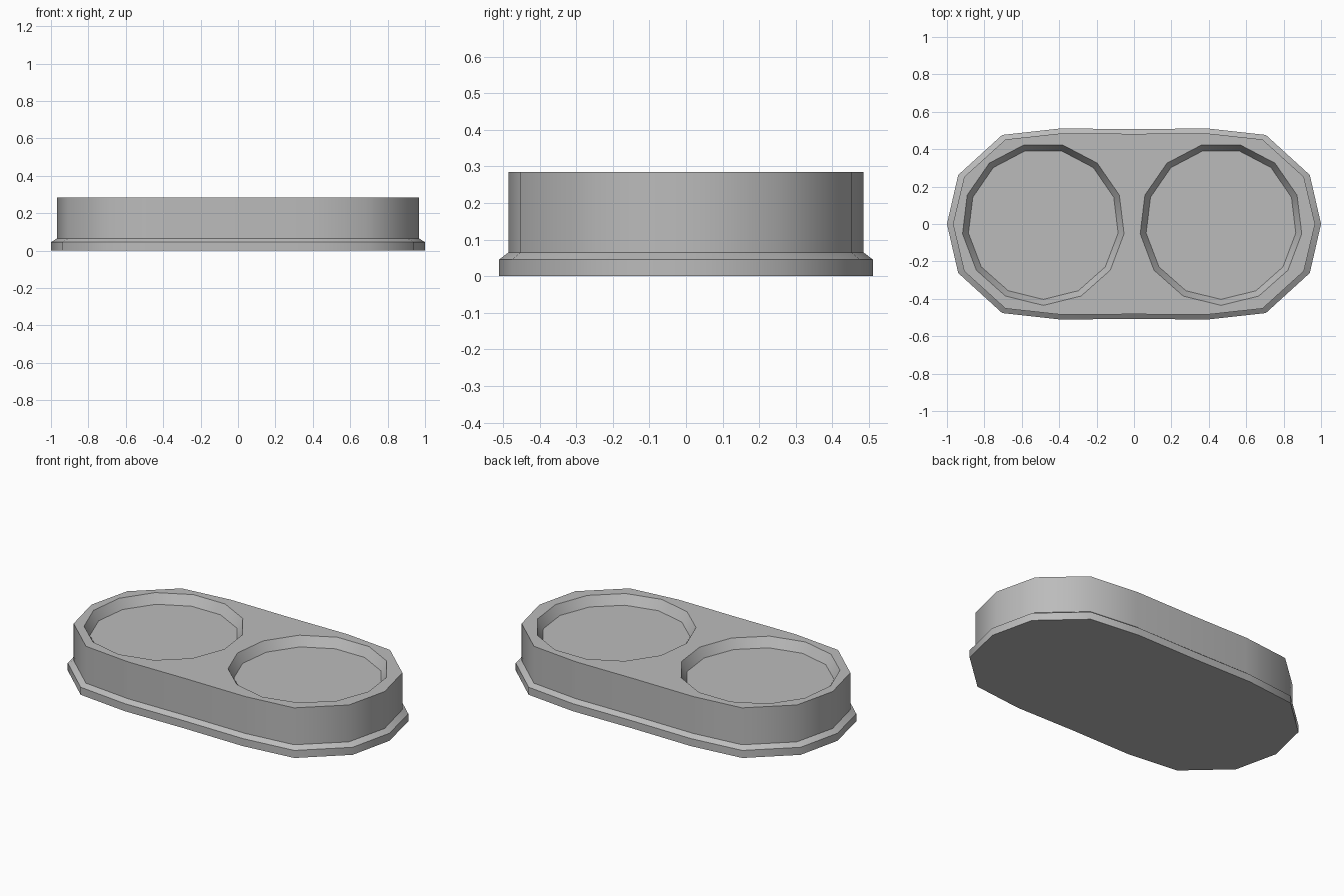
import bpy, bmesh, math

if "Cube" in bpy.data.objects:
    bpy.data.objects.remove(bpy.data.objects["Cube"])

BASE_Z, CHAMFER_Z, TOP_Z, WELL_DEPTH = 0.045, 0.065, 0.285, 0.055

grey = bpy.data.materials.new("plain_grey")
grey.diffuse_color = (0.5, 0.5, 0.5, 1)
grey.use_nodes = True
grey.node_tree.nodes["Principled BSDF"].inputs["Base Color"].default_value = grey.diffuse_color

# Quarter outlines from the right tip to the middle of the back
FOOT = [(1.0, 0.0), (0.94, 0.262), (0.705, 0.476), (0.39, 0.511), (0.0, 0.507)]
BODY = [(0.968, 0.0), (0.908, 0.252), (0.687, 0.452), (0.385, 0.485), (0.0, 0.482)]


def full_outline(quarter):
    """Mirror a quarter outline into a closed loop."""
    half = quarter + [(-x, y) for x, y in reversed(quarter[:-1])]
    return half + [(x, -y) for x, y in reversed(half[1:-1])]


def polygon(cx, radius, sides=13):
    """Regular polygon with one corner towards the front."""
    angles = [-math.pi / 2 + 2 * math.pi * i / sides for i in range(sides)]
    return [(cx + radius * math.cos(a), radius * math.sin(a)) for a in angles]


bm = bmesh.new()


def ring(points, z):
    return [bm.verts.new((x, y, z)) for x, y in points]


def bridge(a, b):
    n = len(a)
    for i in range(n):
        j = (i + 1) % n
        bm.faces.new((a[i], a[j], b[j], b[i]))


# Foot, chamfer and upright wall
foot, body = full_outline(FOOT), full_outline(BODY)
rings = [ring(foot, 0), ring(foot, BASE_Z), ring(body, CHAMFER_Z), ring(body, TOP_Z)]
for lower, upper in zip(rings, rings[1:]):
    bridge(lower, upper)
bm.faces.new(list(reversed(rings[0])))

# Two shallow tapered wells
rims = [rings[-1]]
for cx in (-0.485, 0.465):
    rim = ring(polygon(cx, 0.435), TOP_Z)
    floor = ring(polygon(cx, 0.403), TOP_Z - WELL_DEPTH)
    bridge(floor, rim)
    bm.faces.new(floor)
    rims.append(rim)

# Top face around the wells
edges = [bm.edges.get((r[i - 1], r[i])) for r in rims for i in range(len(r))]
bmesh.ops.triangle_fill(bm, edges=edges, use_beauty=True)
bmesh.ops.recalc_face_normals(bm, faces=bm.faces)

mesh = bpy.data.meshes.new("double_bowl_stand")
bm.to_mesh(mesh)
bm.free()
mesh.materials.append(grey)
stand = bpy.data.objects.new("double_bowl_stand", mesh)
bpy.context.collection.objects.link(stand)

# Smooth sides with crisp rims
bpy.context.view_layer.objects.active = stand
stand.select_set(True)
bpy.ops.object.shade_smooth_by_angle(angle=math.radians(42))
